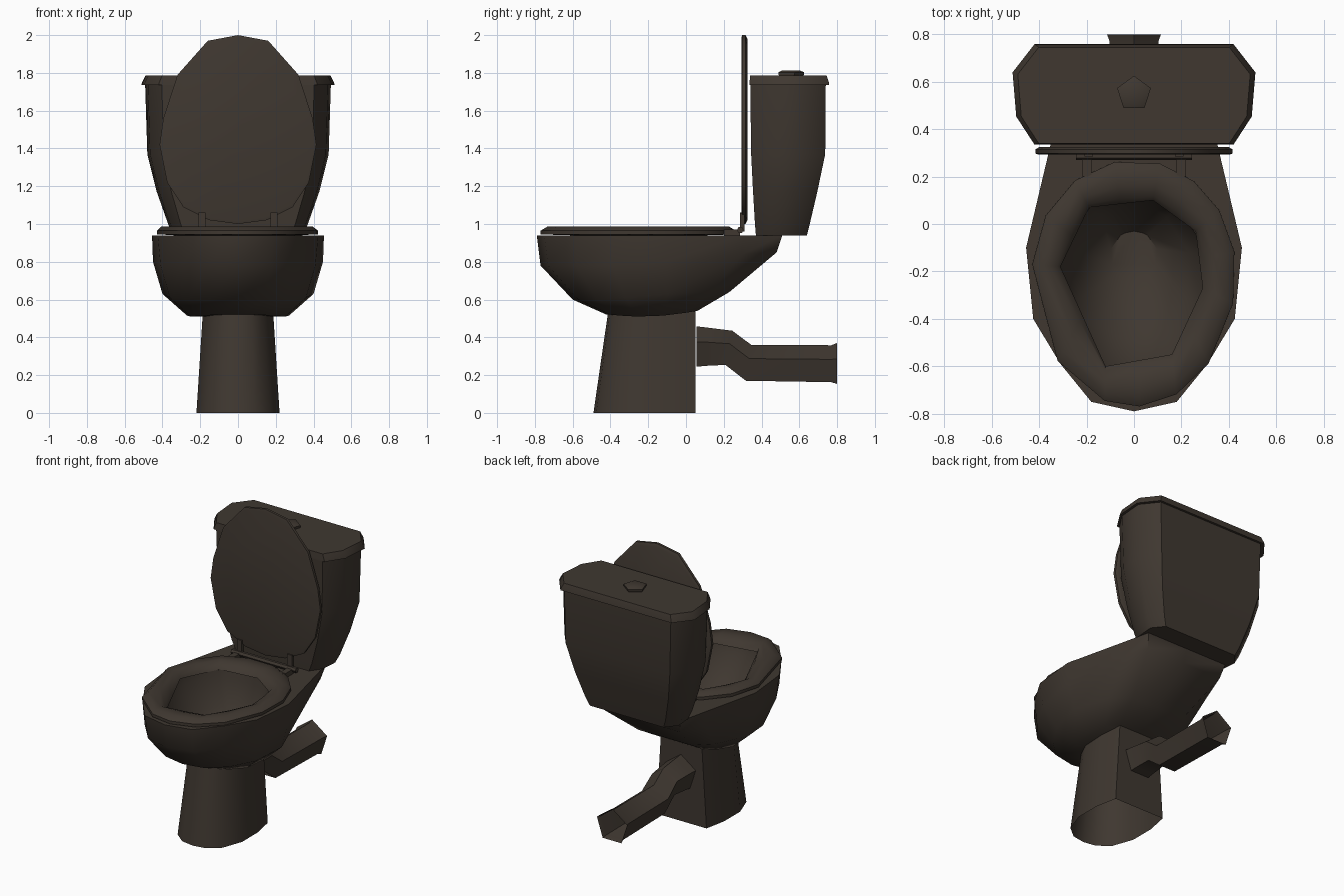
import bpy, bmesh, math

if "Cube" in bpy.data.objects:
    bpy.data.objects.remove(bpy.data.objects["Cube"])

mat = bpy.data.materials.new("dark brown ceramic")
mat.diffuse_color = (0.05, 0.039, 0.03, 1)
mat.use_nodes = True
mat.node_tree.nodes["Principled BSDF"].inputs["Base Color"].default_value = mat.diffuse_color


def loft(name, rings, cap_start=True, cap_end=True, closed=False):
    """Skin a list of equal-length vertex rings into one object."""
    bm = bmesh.new()
    vs = [[bm.verts.new(p) for p in ring] for ring in rings]
    pairs = list(zip(vs, vs[1:])) + ([(vs[-1], vs[0])] if closed else [])
    for a, b in pairs:
        for i in range(len(a)):
            j = (i + 1) % len(a)
            bm.faces.new((a[i], a[j], b[j], b[i]))
    if cap_start and not closed:
        bm.faces.new(vs[0])
    if cap_end and not closed:
        bm.faces.new(vs[-1])
    bmesh.ops.recalc_face_normals(bm, faces=bm.faces)
    me = bpy.data.meshes.new(name)
    bm.to_mesh(me)
    bm.free()
    me.materials.append(mat)
    ob = bpy.data.objects.new(name, me)
    bpy.context.collection.objects.link(ob)
    return ob


def box(name, x0, x1, y0, y1, z0, z1):
    return loft(name, [[(x0, y0, z), (x1, y0, z), (x1, y1, z), (x0, y1, z)] for z in (z0, z1)])


def mirrored(half):
    """Half outline that starts and ends on x = 0, made whole."""
    return half + [(-p[0],) + tuple(p[1:]) for p in half[-2:0:-1]]


def egg(t, rx, front, back, cy):
    s = math.sin(t)
    return rx * math.cos(t), cy + (back if s > 0 else front) * s


# Bowl: outer shell from the base up to the rim, then down the inside
base = [(0, -.42, .52), (.10, -.40, .52), (.18, -.35, .515), (.25, -.26, .51),
        (.27, -.12, .515), (.23, 0, .53), (.16, .06, .54), (0, .06, .54)]
belly = [(0, -.60, .60), (.15, -.57, .60), (.26, -.47, .60), (.36, -.32, .61),
         (.40, -.10, .63), (.31, .13, .64), (.20, .23, .64), (0, .23, .64)]
waist = [(0, -.77, .78), (.17, -.73, .78), (.30, -.58, .78), (.41, -.39, .78),
         (.45, -.10, .80), (.355, .30, .84), (.29, .48, .85), (0, .48, .85)]
rim = [(0, -.79, .94), (.18, -.75, .94), (.31, -.59, .94), (.425, -.40, .94),
       (.455, -.10, .94), (.36, .30, .94), (.31, .51, .94), (0, .51, .94)]
rings = [mirrored(h) for h in (base, belly, waist, rim)]
angles = [math.atan2(y + .22, x) for x, y, z in rings[-1]]
for z, rx, front, back, cy in [(.94, .33, .42, .35, -.22), (.88, .32, .40, .34, -.22),
                               (.72, .24, .30, .27, -.19), (.58, .10, .10, .10, -.13)]:
    rings.append([egg(t, rx, front, back, cy) + (z,) for t in angles])
loft("bowl", rings)

# Pedestal: open column, flat at the back and rounded at the front
foot = [(0, -.49), (.09, -.475), (.17, -.41), (.22, -.27), (.22, -.10), (.19, .05), (0, .05)]
neck = [(0, -.41), (.07, -.40), (.13, -.35), (.185, -.24), (.18, -.10), (.155, .05), (0, .05)]
loft("pedestal", [[(x, y, z) for x, y in mirrored(h)] for h, z in ((foot, 0), (neck, .55))],
     False, False)

# Seat: egg-shaped outside, seven-sided opening inside
hept = [(-.31, -.18), (-.12, -.60), (.16, -.55), (.29, -.27), (.26, -.03), (.08, .10), (-.19, .07)]
inner = []
for i, (x, y) in enumerate(hept):
    x2, y2 = hept[(i + 1) % 7]
    inner += [(x, y), ((x + x2) / 2, (y + y2) / 2)]
outer = [egg(math.atan2(y + .2, x), .43, .57, .47, -.2) for x, y in inner]


def seat_ring(f, z):
    return [(a + (c - a) * f, b + (d - b) * f, z) for (a, b), (c, d) in zip(inner, outer)]


loft("seat", [seat_ring(0, .94), seat_ring(1, .945), seat_ring(1, .965), seat_ring(.8, .988),
              seat_ring(.4, .985), seat_ring(.12, .965)], closed=True)

# Raised lid: thin upright egg plate
lid = mirrored([(0, 2.0), (.16, 1.97), (.32, 1.79), (.395, 1.56), (.415, 1.42),
                (.375, 1.22), (.29, 1.09), (.15, 1.02), (0, 1.0)])
loft("raised_lid", [[(x * s, y, 1.5 + (z - 1.5) * s) for x, z in lid]
                    for y, s in ((.293, .97), (.297, 1), (.315, 1), (.325, .96))])

# Hinge bar with lugs and lid arms
loft("hinge_bar", [[(x, .287 + .018 * math.cos(k * math.pi / 3), .968 + .018 * math.sin(k * math.pi / 3))
                    for k in range(6)] for x in (-.245, .245)])
for side, s in (("left", -1), ("right", 1)):
    box(side + "_lid_arm", s * .19 - .018, s * .19 + .018, .285, .31, .96, 1.06)
    box(side + "_hinge_lug", s * .20 - .02, s * .20 + .02, .20, .285, .94, .972)


# Tank and its cover share one chamfered outline
def tank_ring(z, hx, y0, y1):
    half = [(.82, 0), (.97, .28), (1, .72), (.82, 1)]
    pts = half + [(-u, v) for u, v in reversed(half)]
    return [(u * hx, y0 + (y1 - y0) * v, z) for u, v in pts]


loft("tank", [tank_ring(*r) for r in [(.94, .34, .37, .64), (1.0, .37, .365, .655), (1.17, .43, .355, .695),
                                      (1.37, .48, .345, .737), (1.75, .492, .34, .74)]])
loft("tank_cover", [tank_ring(*r) for r in [(1.74, .48, .35, .73), (1.737, .512, .335, .758),
                                            (1.75, .508, .336, .756), (1.785, .49, .34, .745)]])


# Flush button
def pentagon(r, k):
    a = math.pi / 2 + k * math.tau / 5
    return r * math.cos(a), r * math.sin(a)


loft("flush_button", [[(pentagon(r, k)[0], .55 + pentagon(r, k)[1], z) for k in range(5)]
                      for z, r in ((1.775, .06), (1.79, .075), (1.803, .075), (1.812, .055))])

# Waste pipe: open five-sided tube with a bend and a flared end
loft("waste_pipe", [[(pentagon(r, k)[0], y + lean * pentagon(r, k)[1], zc + pentagon(r, k)[1]) for k in range(5)]
                    for y, zc, r, lean in [(.055, .34, .118, 0), (.11, .34, .112, 0), (.225, .335, .10, .2),
                                           (.33, .255, .105, .15), (.77, .25, .108, 0), (.80, .25, .12, 0)]],
     False, False)

# Smooth shading with sharp edges kept
for ob in bpy.context.collection.objects:
    ob.select_set(True)
    bpy.context.view_layer.objects.active = ob
bpy.ops.object.shade_smooth_by_angle(angle=math.radians(48))
